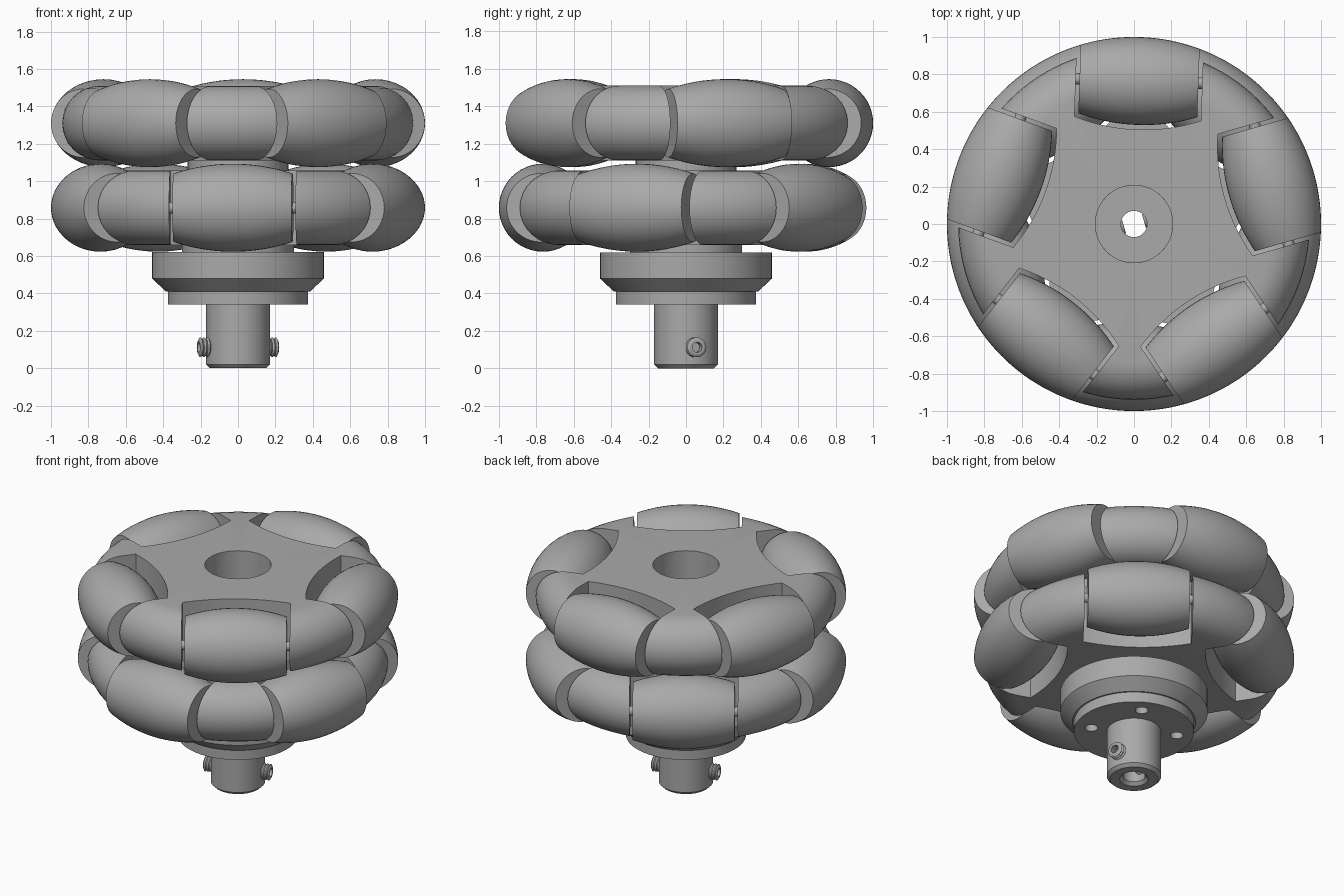
import bpy, bmesh
from math import sin, cos, pi, radians, sqrt
from mathutils import Matrix

cube = bpy.data.objects.get("Cube")
if cube:
    bpy.data.objects.remove(cube, do_unlink=True)

grey = bpy.data.materials.new("plain_grey")
grey.use_nodes = True
colour = (0.40, 0.40, 0.40, 1)
grey.diffuse_color = colour
grey.node_tree.nodes["Principled BSDF"].inputs["Base Color"].default_value = colour

ROLLER_R = 0.765     # distance of roller axes from the wheel axis
HALF = 0.318         # half length of a roller


def turn(deg, axis="Z"):
    return Matrix.Rotation(radians(deg), 4, axis)


def up(z):
    return Matrix.Translation((0, 0, z))


def finish(name, bm, matrix=Matrix()):
    bmesh.ops.remove_doubles(bm, verts=bm.verts, dist=1e-5)
    bmesh.ops.recalc_face_normals(bm, faces=bm.faces)
    bm.transform(matrix)
    mesh = bpy.data.meshes.new(name)
    bm.to_mesh(mesh)
    bm.free()
    mesh.materials.append(grey)
    ob = bpy.data.objects.new(name, mesh)
    bpy.context.collection.objects.link(ob)
    smooth(ob)
    return ob


def smooth(ob):
    bpy.ops.object.select_all(action="DESELECT")
    ob.select_set(True)
    bpy.context.view_layer.objects.active = ob
    bpy.ops.object.shade_smooth_by_angle(angle=radians(30))


def lathe(name, profile, matrix=Matrix(), steps=48, closed=True):
    """Spin (radius, height) points about z."""
    bm = bmesh.new()
    rings = [[bm.verts.new((r * cos(2 * pi * i / steps), r * sin(2 * pi * i / steps), z))
              for i in range(steps)] for r, z in profile]
    pairs = list(zip(rings, rings[1:]))
    if closed:
        pairs.append((rings[-1], rings[0]))
    for a, b in pairs:
        for i in range(steps):
            j = (i + 1) % steps
            bm.faces.new((a[i], a[j], b[j], b[i]))
    return finish(name, bm, matrix)


def prism(name, outline, low, high, matrix):
    bm = bmesh.new()
    face = bm.faces.new([bm.verts.new((x, y, low)) for x, y in outline])
    new = bmesh.ops.extrude_face_region(bm, geom=[face])["geom"]
    bmesh.ops.translate(bm, vec=(0, 0, high - low),
                        verts=[v for v in new if isinstance(v, bmesh.types.BMVert)])
    return finish(name, bm, matrix)


def cut(ob, cutters):
    for c in cutters:
        c.hide_render = True
        mod = ob.modifiers.new("cut", "BOOLEAN")
        mod.operation, mod.solver, mod.object = "DIFFERENCE", "EXACT", c
        bpy.ops.object.select_all(action="DESELECT")
        ob.select_set(True)
        bpy.context.view_layer.objects.active = ob
        bpy.ops.object.modifier_apply(modifier=mod.name)
        bpy.data.objects.remove(c, do_unlink=True)
    smooth(ob)


# Shared outlines: wheel rim section, roller barrel, roller pocket
rim = [(0.74 + 0.2 * cos(a), 0.2 * sin(a))
       for a in [pi * (k / 16 - 0.5) for k in range(17)]]
hub_profile = [(0.207, -0.2)] + rim + [(0.207, 0.2)]

stations = [HALF * (k / 10 - 1) for k in range(21)]
barrel = [(0.03, -HALF)] + [(sqrt(1 - t * t) - ROLLER_R, t) for t in stations] + [(0.03, HALF)]

gap = [0.338 * (k / 8 - 1) for k in range(17)]
pocket = [(1.1, -0.338)] + [(2 * ROLLER_R - 0.025 - sqrt(1 - t * t), t) for t in gap] + [(1.1, 0.338)]


def wheel(prefix, z, start):
    hub = lathe(prefix + "_hub", hub_profile, up(z), 120)
    angles = [start + 72 * k for k in range(5)]
    cut(hub, [prism("pocket_cutter", pocket, z - 0.3, z + 0.3, turn(a)) for a in angles])
    for k, a in enumerate(angles):
        place = up(z) @ turn(a) @ Matrix.Translation((ROLLER_R, 0, 0)) @ turn(90, "X")
        lathe(f"{prefix}_roller_{k + 1}", barrel, place)
        lathe(f"{prefix}_axle_{k + 1}",
              [(0, -0.36), (0.031, -0.36), (0.031, 0.36), (0, 0.36)], place, 16, False)


# Two staggered wheels and the spacers joining them
wheel("lower", 0.858, -92)
wheel("upper", 1.31, 88)
lathe("wheel_spacer", [(0.207, 1.05), (0.27, 1.05), (0.27, 1.12), (0.207, 1.12)])
lathe("flange_spacer", [(0.207, 0.61), (0.3, 0.61), (0.3, 0.665), (0.207, 0.665)])

# Flange, mounting disc and shaft collar, bored through
flange = lathe("flange", [(0.07, 0.41), (0.385, 0.41), (0.46, 0.48), (0.46, 0.62), (0.07, 0.62)], steps=96)
collar = lathe("shaft_collar", [(0.09, 0), (0.15, 0), (0.17, 0.02), (0.17, 0.34), (0.375, 0.34),
                                (0.375, 0.412), (0.07, 0.412), (0.07, 0.02)], steps=96)
cut(collar, [lathe("bolt_hole_cutter", [(0, 0.3), (0.04, 0.3), (0.04, 0.4), (0, 0.4)],
                   turn(60 + 90 * k) @ Matrix.Translation((0.27, 0, 0)), 24, False) for k in range(4)])

# Threaded set screws with sockets, on opposite sides of the collar
thread = [(0.045 + 0.008 * (k % 2), 0.16 + 0.01 * k) for k in range(6)]
screw = [(0, 0.055), (0.035, 0.055), (0.045, 0.07)] + thread + [(0.04, 0.218), (0.027, 0.218), (0.027, 0.17), (0, 0.17)]
for name, a in (("left_set_screw", 16), ("right_set_screw", 196)):
    lathe(name, screw, up(0.112) @ turn(a) @ turn(90, "Y"), 24, False)
